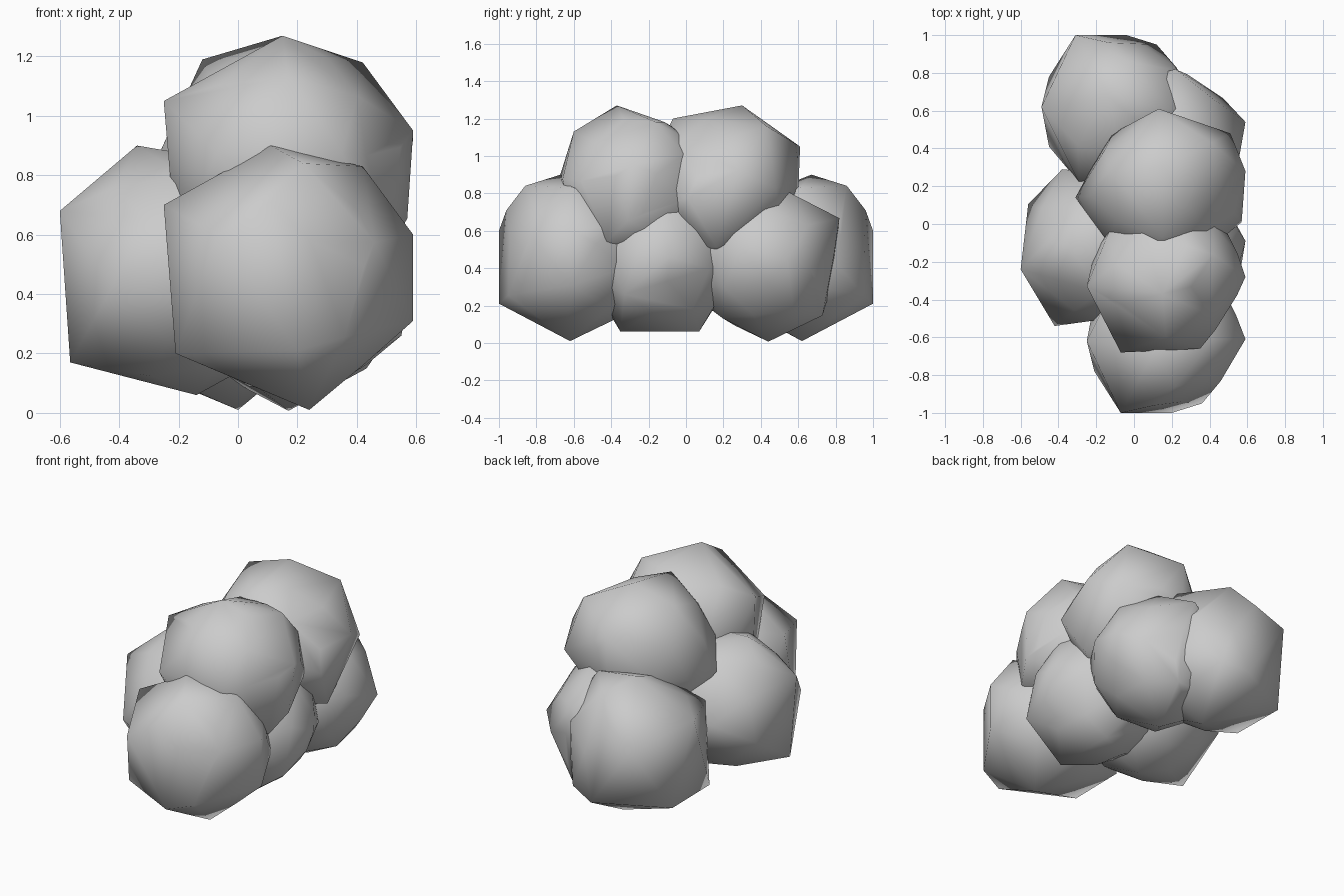
import bpy, bmesh
from mathutils import Euler

ROT = Euler((0.3, 0.25, 0.4)).to_matrix()


def lump(name, centre, corners, flip_y=1, core=0.4):
    """Low-poly rounded lump: hull of a coarse ball and its outlying corners."""
    bm = bmesh.new()
    for x, y, z in corners:
        bm.verts.new((x, y * flip_y, z))
    ball = bmesh.new()
    bmesh.ops.create_icosphere(ball, subdivisions=2, radius=core)
    for v in ball.verts:
        bm.verts.new(ROT @ v.co)
    ball.free()
    bmesh.ops.convex_hull(bm, input=bm.verts)
    loose = [v for v in bm.verts if not v.link_faces]
    bmesh.ops.delete(bm, geom=loose, context='VERTS')
    bmesh.ops.recalc_face_normals(bm, faces=bm.faces)
    for f in bm.faces:
        f.smooth = True
    me = bpy.data.meshes.new(name)
    bm.to_mesh(me)
    bm.free()
    ob = bpy.data.objects.new(name, me)
    ob.location = centre
    bpy.context.collection.objects.link(ob)


# front and back lumps share one mirrored shape
END = [(-.42, -.04, .245), (-.38, -.2, -.255), (-.38, .17, -.25),
       (-.06, -.09, .445), (.25, -.03, .375), (.42, -.03, .145),
       (.42, -.03, -.145), (.07, -.04, -.445), (-.24, -.42, .145),
       (-.06, -.38, .255), (.03, -.42, -.245), (.19, -.37, -.2),
       (.29, -.25, .12), (-.22, .36, .165), (.05, -.28, .385)]
lump("front_lump", (0.17, -0.58, 0.455), END, 1, 0.39)
lump("back_lump", (-0.07, 0.58, 0.455), END, -1, 0.39)

# lower side lumps
lump("left_lump", (-0.18, -0.125, 0.48),
     [(-.42, -.115, .2), (-.38, .23, -.1), (-.385, -.1, -.31), (-.2, .415, .03),
      (-.24, -.415, -.05), (-.16, 0, .42), (.04, 0, -.42)])
lump("right_lump", (0.17, -0.13, 0.46),
     [(.42, .04, .0), (.38, -.2, -.2), (.1, -.22, -.4), (.1, .2, -.4)])
lump("back_right_lump", (0.17, 0.41, 0.447),
     [(.05, .41, .22), (.42, .13, 0), (.1, .32, -.3), (0, .03, -.44)])

# upper pair
lump("top_front_lump", (0.17, -0.26, 0.825),
     [(-.42, -.07, .225), (-.02, -.11, .445), (.25, .1, .355), (.42, -.02, .125),
      (.4, -.05, -.17), (.18, -.4, .05), (-.24, -.42, .05), (0, -.34, .305),
      (-.38, -.1, -.25), (.34, -.16, -.28)])
lump("top_back_lump", (0.15, 0.18, 0.825),
     [(-.46, -.04, -.05), (-.27, .1, .365), (0, .12, .445), (-.02, .43, .225),
      (-.02, .42, -.03), (.26, .25, .335), (.36, .3, 0), (.44, .1, .1),
      (.42, -.17, -.05), (0, -.25, .375), (.36, -.02, -.31)])
